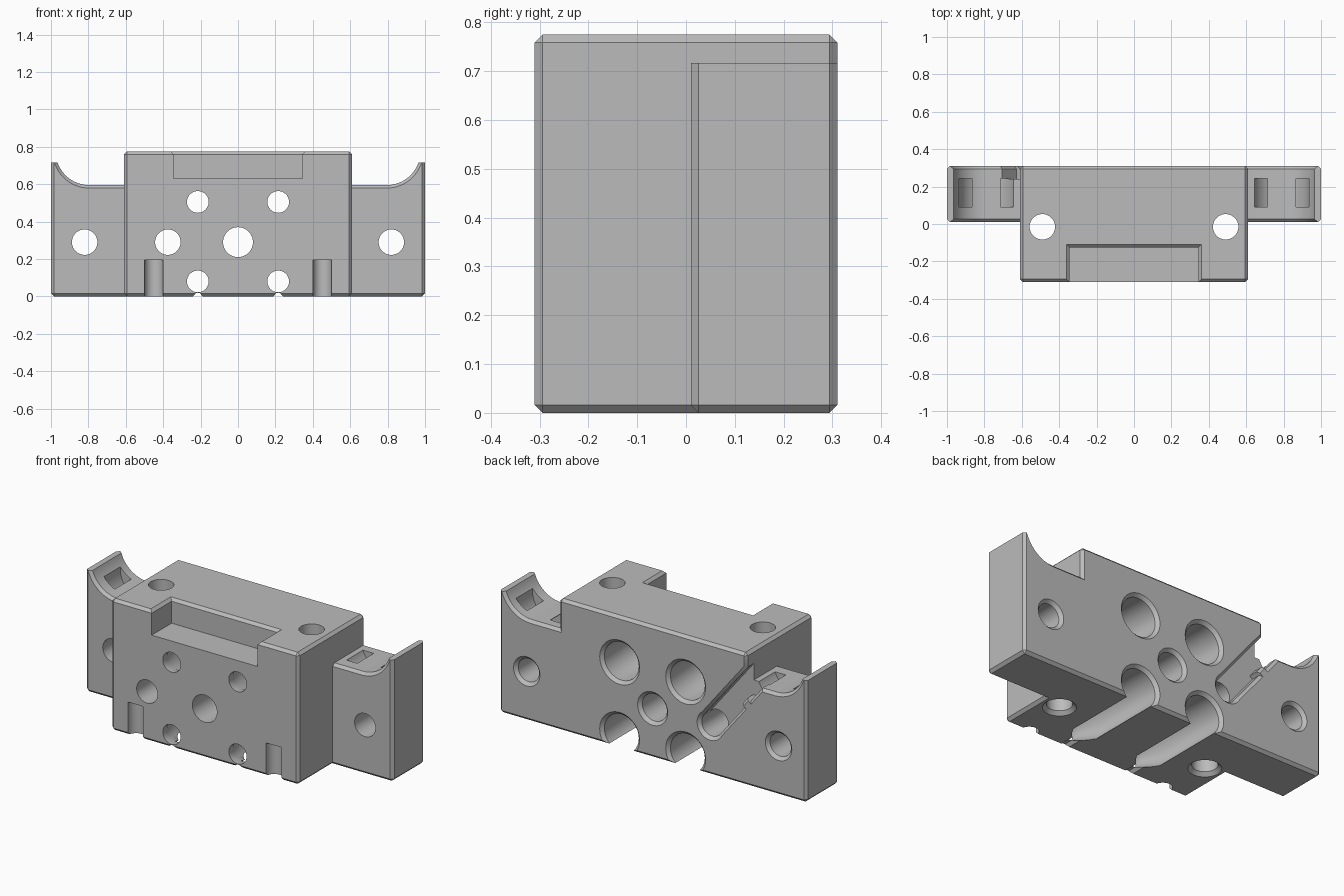
import bpy, bmesh
from math import sin, cos, pi, sqrt, radians
from mathutils import Matrix, Vector

if "Cube" in bpy.data.objects:
    bpy.data.objects.remove(bpy.data.objects["Cube"], do_unlink=True)

HX, HY, TOP, CH = 0.61, 0.31, 0.775, 0.016
SEG = 48


def add_object(name, bm):
    bmesh.ops.recalc_face_normals(bm, faces=bm.faces)
    mesh = bpy.data.meshes.new(name)
    bm.to_mesh(mesh)
    bm.free()
    ob = bpy.data.objects.new(name, mesh)
    bpy.context.collection.objects.link(ob)
    return ob


def loft(name, near, y0, far, y1):
    """Solid between two xz outlines placed at two depths."""
    bm = bmesh.new()
    a = [bm.verts.new((x, y0, z)) for x, z in near]
    b = [bm.verts.new((x, y1, z)) for x, z in far]
    bm.faces.new(a)
    bm.faces.new(b)
    n = len(a)
    for i in range(n):
        j = (i + 1) % n
        bm.faces.new((a[i], a[j], b[j], b[i]))
    return add_object(name, bm)


def lathe(name, profile, x, z, y=0, vertical=False):
    """Solid of revolution; profile is (radius, distance along axis)."""
    bm = bmesh.new()
    rings = [[bm.verts.new((r * cos(2 * pi * k / SEG), d, r * sin(2 * pi * k / SEG)))
              for k in range(SEG)] for r, d in profile]
    bm.faces.new(rings[0])
    bm.faces.new(rings[-1])
    for a, b in zip(rings, rings[1:]):
        for k in range(SEG):
            m = (k + 1) % SEG
            bm.faces.new((a[k], a[m], b[m], b[k]))
    if vertical:
        bmesh.ops.rotate(bm, verts=bm.verts, matrix=Matrix.Rotation(radians(90), 3, 'X'))
    bmesh.ops.translate(bm, verts=bm.verts, vec=(x, y, z))
    return add_object(name, bm)


def box(name, x0, x1, y0, y1, z0, z1):
    o = [(x0, z0), (x1, z0), (x1, z1), (x0, z1)]
    return loft(name, o, y0, o, y1)


def combine(target, other, operation):
    mod = target.modifiers.new("boolean", 'BOOLEAN')
    mod.operation, mod.object, mod.solver = operation, other, 'EXACT'
    bpy.context.view_layer.objects.active = target
    bpy.ops.object.modifier_apply(modifier=mod.name)
    bpy.data.objects.remove(other, do_unlink=True)


# Main block with chamfered edges
block = box("mounting_block", -HX, HX, -HY, HY, 0, TOP)
bevel = block.modifiers.new("chamfer", 'BEVEL')
bevel.width, bevel.segments = CH, 1
bpy.context.view_layer.objects.active = block
bpy.ops.object.modifier_apply(modifier=bevel.name)

# Side wings with a concave cradle on top
CX, CZ, CR, TIP, IN = 0.795, 0.775, 0.18, 0.717, 0.585


def wing(name, s):
    end = math_end = -sqrt(1 - ((CZ - TIP) / CR) ** 2)
    from math import asin
    sweep = asin(-end)
    arc = [(CX + CR * sin(sweep * i / 14), CZ - CR * cos(sweep * i / 14)) for i in range(15)]
    outline = [(s * x, z) for x, z in [(IN, 0), (1, 0), (1, TIP)] + arc[::-1] + [(IN, CZ - CR)]]
    ob = loft(name, outline, 0.01, outline, HY)
    bm = bmesh.new()
    bm.from_mesh(ob.data)

    def chamfered(e):
        p, q = [v.co for v in e.verts]
        at_tip = p.z > TIP - 0.001 and q.z > TIP - 0.001
        inner = abs(p.x) < IN + 0.001 and abs(q.x) < IN + 0.001
        if at_tip or inner:
            return False
        along_y = abs(p.y - q.y) > 0.1
        return not along_y or (abs(p.x) > 0.99 and p.z < 0.01)

    bmesh.ops.bevel(bm, geom=[e for e in bm.edges if chamfered(e)], offset=CH,
                    offset_type='OFFSET', segments=1, affect='EDGES', clamp_overlap=False)
    bmesh.ops.recalc_face_normals(bm, faces=bm.faces)
    bm.to_mesh(ob.data)
    bm.free()
    return ob


for s in (-1, 1):
    combine(block, wing("wing", s), 'UNION')

cutters = []


# Plain through holes, chamfered at the back
def back_hole(x, z, r):
    cutters.append(lathe("through_hole", [(r, -0.4), (r, HY - 0.018), (r + 0.038, HY + 0.02)], x, z))


for x, r in ((-0.82, 0.068), (-0.375, 0.068), (0, 0.08), (0.82, 0.068)):
    back_hole(x, 0.29, r)

# Stepped rod bores; the lower pair break out through the underside
for x in (-0.215, 0.215):
    for z in (0.505, 0.08):
        cutters.append(lathe("rod_bore", [(0.058, -0.4), (0.058, -0.27), (0.112, -0.14),
                                          (0.112, HY - 0.018), (0.15, HY + 0.02)], x, z))
    slit = [(x - 0.035, -0.01), (x + 0.035, -0.01), (x + 0.01, 0.018), (x - 0.01, 0.018)]
    cutters.append(loft("front_slit", slit, -0.4, slit, -0.1))

for s in (-1, 1):
    # Vertical bolt holes, countersunk underneath
    cutters.append(lathe("bolt_hole", [(0.108, 0.02), (0.068, -0.02), (0.068, -0.9)],
                         s * 0.49, 0, -0.015, True))
    bolt = cutters[-1]
    if max(v.co.z for v in bolt.data.vertices) < 0.5:
        bolt.data.transform(Matrix.Scale(-1, 4, Vector((0, 0, 1))))
        bolt.data.flip_normals()
    # Round-backed notches at the front foot
    cutters.append(lathe("front_notch", [(0.05, -0.195), (0.05, 0.195)], s * 0.45, 0, -0.305, True))
    # Curved strap tunnels under the cradles
    ring = lathe("strap_tunnel", [(0.152, 0.09), (0.152, 0.243)], s * 0.785, 0.65)
    core = lathe("tunnel_core", [(0.09, 0), (0.09, 0.4)], s * 0.785, 0.65)
    combine(ring, core, 'DIFFERENCE')
    cutters.append(ring)

# Recess in the top front edge, flared at the rim
cutters.append(box("top_recess", -0.345, 0.345, -0.4, -0.125, 0.63, 0.9))
bm = bmesh.new()
rim = [[bm.verts.new(p) for p in ((-w, -0.4, z), (w, -0.4, z), (w, y, z), (-w, y, z))]
       for w, y, z in ((0.345, -0.125, TOP - CH), (0.385, -0.085, TOP - CH + 0.04))]
bm.faces.new(rim[0])
bm.faces.new(rim[1])
for i in range(4):
    j = (i + 1) % 4
    bm.faces.new((rim[0][i], rim[0][j], rim[1][j], rim[1][i]))
cutters.append(add_object("recess_rim", bm))

# Diagonal cable groove on the back, running from a hole to the right wing
D, N = Vector((-0.625, 0.78)), Vector((0.78, 0.625))


def groove(grow):
    w, n = 0.068 + grow, 0.045 + grow
    path = [(0, w), (0.27, w), (0.27, n), (0.32, n), (0.32, w), (0.75, w)]
    start = Vector((-0.375, 0.29))
    right = [start + D * t + N * w for t in (0, 0.75)]
    left = [start + D * t - N * h for t, h in reversed(path)]
    cap = [start - N * w * cos(pi * i / 12) - D * w * sin(pi * i / 12) for i in range(1, 12)]
    return [tuple(p) for p in right[:1] + right[1:] + left + cap]


cutters.append(loft("cable_groove", groove(0), 0.24, groove(0), 0.4))
cutters.append(loft("groove_rim", groove(0), HY - 0.016, groove(0.03), HY + 0.014))

for c in cutters:
    combine(block, c, 'DIFFERENCE')

# Single grey material
grey = bpy.data.materials.new("grey")
grey.use_nodes = True
colour = (0.5, 0.5, 0.5, 1)
grey.diffuse_color = colour
grey.node_tree.nodes["Principled BSDF"].inputs["Base Color"].default_value = colour
block.data.materials.clear()
block.data.materials.append(grey)
for p in block.data.polygons:
    p.material_index = 0

bpy.ops.object.select_all(action='DESELECT')
block.select_set(True)
bpy.context.view_layer.objects.active = block
bpy.ops.object.shade_smooth_by_angle(angle=radians(30))
